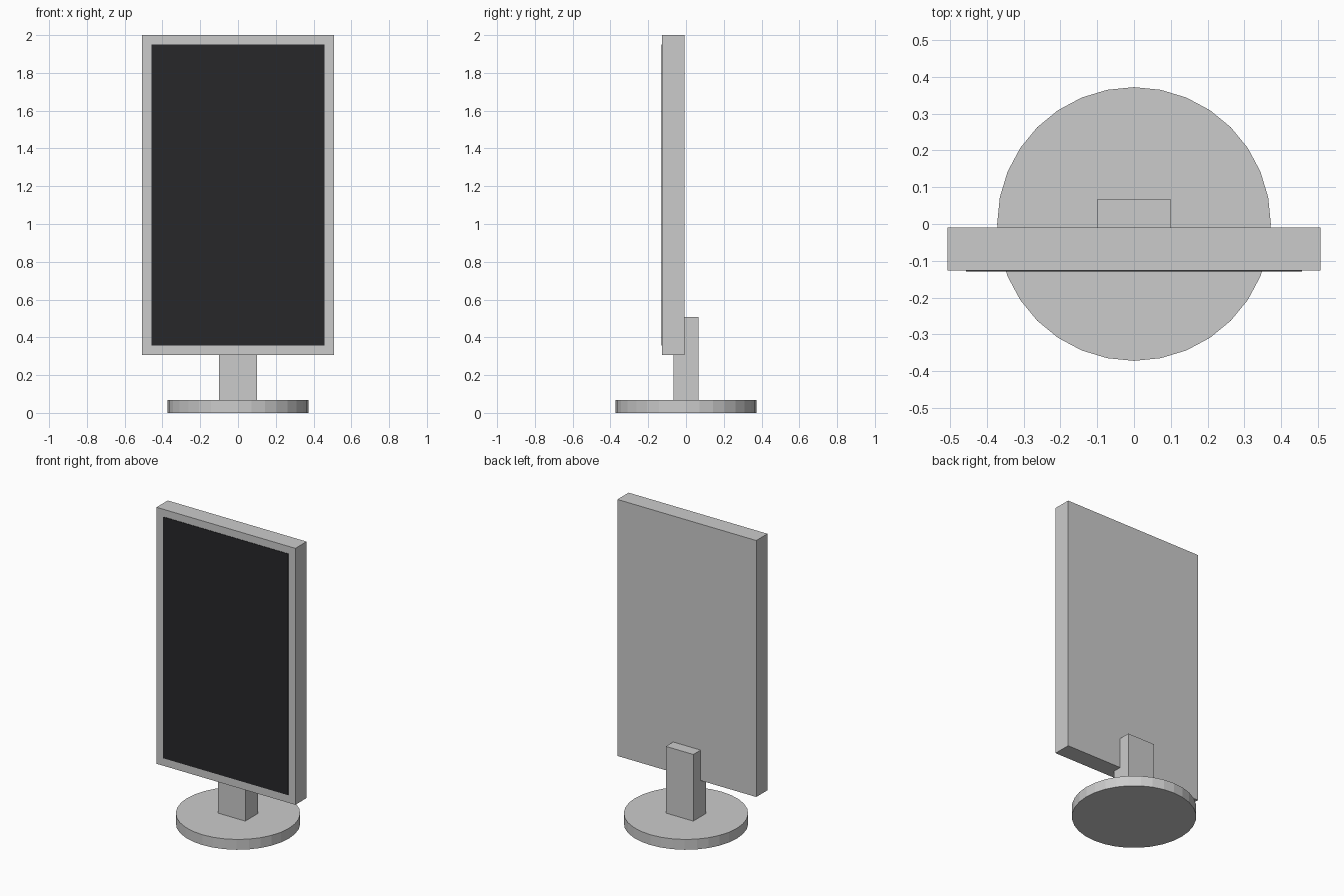
import bpy

if "Cube" in bpy.data.objects:
    bpy.data.objects.remove(bpy.data.objects["Cube"])


def box(name, x, y, z):
    """Axis-aligned box from (min, max) ranges."""
    bpy.ops.mesh.primitive_cube_add(size=1, location=[(a + b) / 2 for a, b in (x, y, z)])
    ob = bpy.context.object
    ob.name = name
    ob.scale = [b - a for a, b in (x, y, z)]
    bpy.ops.object.transform_apply(location=False, rotation=False, scale=True)
    return ob


# round foot
bpy.ops.mesh.primitive_cylinder_add(vertices=32, radius=0.372, depth=0.068, location=(0, 0, 0.034))
bpy.context.object.name = "stand_base"

# upright neck, overlapping the back of the panel
box("stand_neck", (-0.1, 0.1), (-0.067, 0.067), (0.068, 0.508))

# display housing
box("display_housing", (-0.507, 0.507), (-0.126, -0.009), (0.307, 2.0))

# dark screen, just proud of the housing
screen = box("screen", (-0.457, 0.457), (-0.129, -0.124), (0.358, 1.951))
dark = bpy.data.materials.new("dark_glass")
dark.diffuse_color = (0.02, 0.02, 0.023, 1)
dark.use_nodes = True
dark.node_tree.nodes["Principled BSDF"].inputs["Base Color"].default_value = dark.diffuse_color
screen.data.materials.append(dark)
